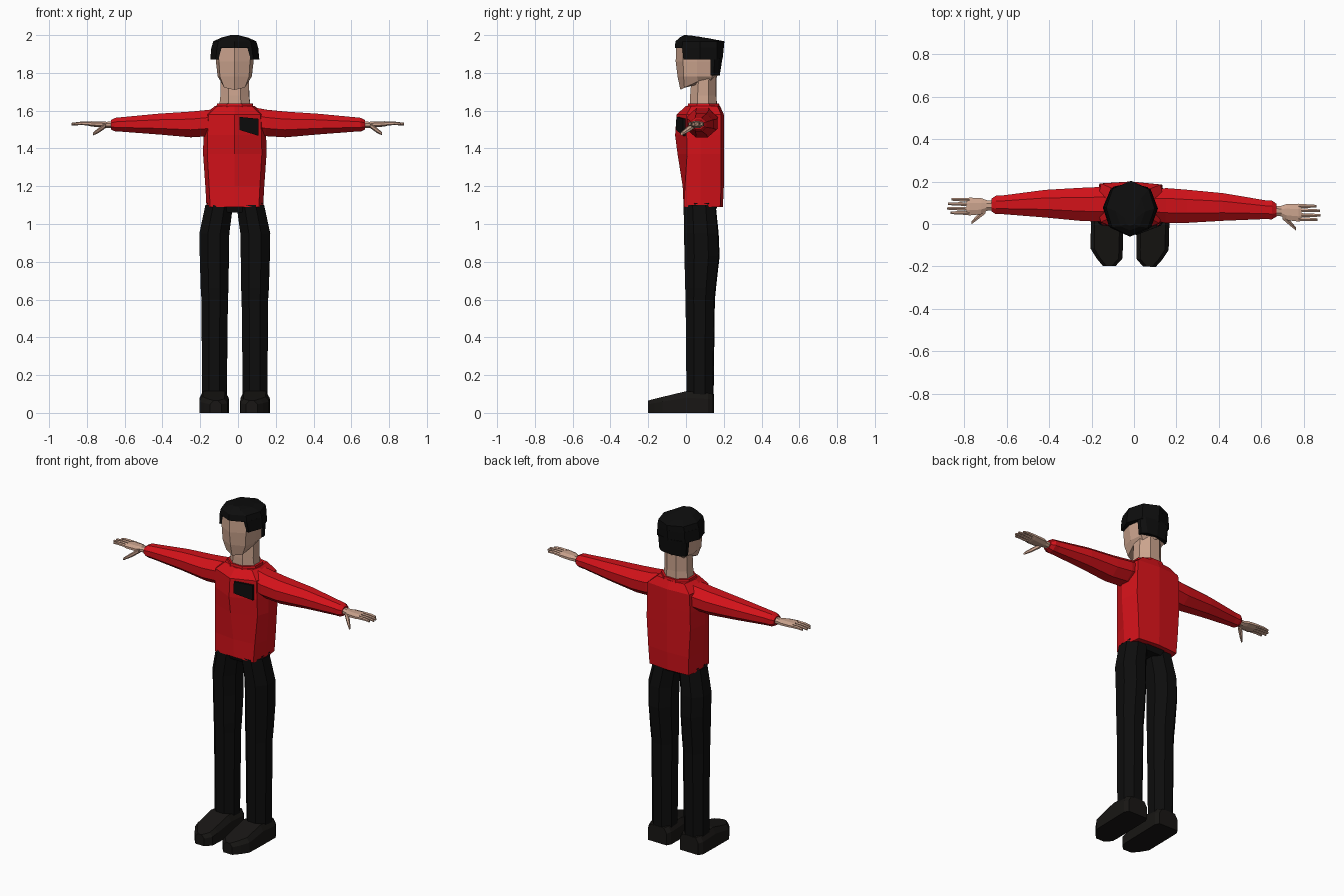
import bpy, bmesh, math
from mathutils import Matrix, Vector

CX = -0.017  # centre line of the body
# the whole figure is turned about one degree around the vertical
TURN = Matrix.Translation((0, 0.075, 0)) @ Matrix.Rotation(-0.0187, 4, 'Z') @ Matrix.Translation((0, -0.075, 0))


def material(name, rgb):
    m = bpy.data.materials.new(name)
    m.diffuse_color = (*rgb, 1)
    return m


RED = material("red_cloth", (0.65, 0.006, 0.01))
BLACK = material("black_cloth", (0.004, 0.004, 0.004))
SHOE = material("shoe_leather", (0.009, 0.008, 0.007))
SKIN = material("skin", (0.6, 0.37, 0.27))


def loft(name, rings, mat):
    """Skin equal-length rings of points and cap both ends."""
    bm = bmesh.new()
    rows = [[bm.verts.new(TURN @ Vector(p)) for p in r] for r in rings]
    n = len(rows[0])
    for a, b in zip(rows, rows[1:]):
        for i in range(n):
            j = (i + 1) % n
            bm.faces.new((a[i], a[j], b[j], b[i]))
    bm.faces.new(rows[0])
    bm.faces.new(rows[-1])
    bmesh.ops.recalc_face_normals(bm, faces=bm.faces)
    me = bpy.data.meshes.new(name)
    bm.to_mesh(me)
    bm.free()
    me.materials.append(mat)
    ob = bpy.data.objects.new(name, me)
    bpy.context.collection.objects.link(ob)
    return ob


def sym(half, z=None):
    """Full ring from its right half, listed front centre to back centre."""
    pts = [(p[0], p[1], z if z is not None else p[2]) for p in half]
    pts += [(-x, y, h) for x, y, h in reversed(pts[1:-1])]
    return [(CX + x, y, h) for x, y, h in pts]


def flat8(cx, z, x0, x1, y0, y1):
    """Octagon with flat sides filling a box, level at z."""
    k = 1 / math.cos(math.pi / 8)
    ang = [math.pi / 8 + i * math.pi / 4 for i in range(8)]
    return [(cx + (x0 + x1) / 2 + k * math.cos(a) * (x1 - x0) / 2,
             (y0 + y1) / 2 + k * math.sin(a) * (y1 - y0) / 2, z) for a in ang]


def limb(s, x, y, z, ry, rz, n=8):
    """Cross-section of an arm part running along x; s picks the side."""
    return [(s * x, y + ry * math.cos(2 * math.pi * (i + .5) / n) / math.cos(math.pi / n),
             z + rz * math.sin(2 * math.pi * (i + .5) / n) / math.cos(math.pi / n)) for i in range(n)]


# sweater body: height, half width, front ridge, front corner, back
def torso_ring(z, w, front, corner, back):
    return sym([(0, front), (.86 * w, corner), (w, .08), (.88 * w, back - .012), (0, back)], z)


loft("sweater_body", [torso_ring(*r) for r in (
    (1.09, .15, -.013, -.01, .195), (1.2, .156, -.018, -.003, .2),
    (1.37, .168, -.045, .008, .2), (1.47, .166, -.058, .006, .2),
    (1.58, .16, -.05, .006, .2), (1.625, .105, .0, .03, .18))], RED)
loft("collar", [flat8(CX, 1.605, -.1, .1, .005, .18), flat8(CX, 1.638, -.094, .094, .012, .174)], RED)

# dark patch lying on the right chest panel
patch = [(.01, -.044, 1.567), (.11, -.006, 1.557), (.11, -.006, 1.467), (.01, -.046, 1.498)]
loft("chest_patch", [[(x, y - .007, z) for x, y, z in patch], [(x, y + .02, z) for x, y, z in patch]], BLACK)

# neck and head
loft("neck", [flat8(CX, 1.6, -.085, .085, .02, .165), flat8(CX, 1.68, -.076, .076, .022, .16),
              flat8(CX, 1.78, -.075, .075, .03, .16)], SKIN)
loft("head", [
    sym([(0, -.03, 1.71), (.055, -.008, 1.722), (.074, .065, 1.755), (.06, .13, 1.755), (0, .15, 1.755)]),
    sym([(0, -.045), (.077, -.012), (.09, .06), (.08, .14), (0, .165)], 1.78),
    sym([(0, -.055), (.082, -.014), (.1, .06), (.085, .14), (0, .168)], 1.86),
    sym([(0, -.052), (.08, -.012), (.1, .06), (.085, .14), (0, .168)], 1.95)], SKIN)

# hair: cap, side panels, nape
loft("hair_cap", [
    sym([(0, -.06), (.092, -.02), (.124, .075), (.092, .165), (0, .2)], 1.932),
    sym([(0, -.056), (.085, -.016), (.114, .075), (.085, .165), (0, .203)], 1.967),
    sym([(0, -.03, 1.99), (.045, -.012, 1.991), (.07, .06, 1.987), (.05, .12, 1.983), (0, .14, 1.979)]),
    sym([(0, -.01, 2), (.02, 0, 2), (.03, .03, 1.997), (.02, .05, 1.994), (0, .06, 1.993)])], BLACK)
loft("hair_sides", [
    sym([(0, -.01), (.1, -.012), (.13, .075), (.094, .165), (0, .193)], 1.87),
    sym([(0, -.018), (.092, -.019), (.124, .075), (.092, .165), (0, .2)], 1.935)], BLACK)
loft("hair_nape", [
    sym([(0, .13), (.09, .13), (.09, .15), (.06, .172), (0, .178)], 1.785),
    sym([(0, .13), (.1, .13), (.097, .152), (.08, .175), (0, .193)], 1.88)], BLACK)

# hips closing the trousers under the sweater
loft("hips", [flat8(CX, 1.062, -.12, .12, .01, .15), flat8(CX, 1.11, -.148, .148, -.004, .175)], BLACK)

for s, side in ((-1, "left"), (1, "right")):
    # trouser leg: height, inner, outer, front, back
    loft(side + "_trouser_leg", [flat8(CX, z, s * a, s * b, f, k) for z, a, b, f, k in (
        (.06, .043, .172, .005, .143), (.6, .037, .176, 0, .15), (.66, .034, .18, -.002, .156),
        (.83, .032, .185, -.006, .175), (.95, .03, .187, -.008, .17), (1.1, .01, .155, -.011, .155))], BLACK)

    # shoe: depth, inner, outer, top height
    loft(side + "_shoe", [[(CX + s * x, y, z) for x, z in (
        (a, 0), (b, 0), (b, h * .7), (b - .018, h), (a + .018, h), (a, h * .7))] for y, a, b, h in (
        (-.2, .065, .125, .065), (-.165, .034, .155, .074), (-.12, .032, .184, .085),
        (.005, .032, .185, .115), (.12, .032, .185, .105), (.145, .045, .17, .1))], SHOE)

    # sleeve from inside the shoulder to the cuff
    loft(side + "_sleeve", [limb(s, *r) for r in (
        (.07, .09, 1.55, .07, .07), (.15, .09, 1.535, .082, .07), (.25, .088, 1.527, .078, .068),
        (.42, .088, 1.529, .065, .055), (.62, .079, 1.527, .044, .038), (.65, .078, 1.526, .044, .036),
        (.672, .077, 1.525, .03, .025))], RED)

    # hand: wrist and palm, four fingers, drooping thumb
    loft(side + "_palm", [limb(s, *r) for r in (
        (.65, .076, 1.525, .022, .02), (.695, .074, 1.525, .025, .016), (.72, .07, 1.527, .038, .016),
        (.775, .068, 1.53, .042, .014), (.79, .068, 1.53, .039, .01))], SKIN)
    for name, y, tip in (("index", .037, .865), ("middle", .057, .88), ("ring", .079, .877), ("little", .1, .86)):
        loft(f"{side}_{name}_finger", [limb(s, x, y, z, r, r, 6) for x, z, r in (
            (.775, 1.531, .009), (.83, 1.533, .008), (tip, 1.529, .006))], SKIN)
    loft(side + "_thumb", [limb(s, *r, 6) for r in (
        (.7, .052, 1.522, .016, .012), (.735, .02, 1.497, .013, .012), (.765, -.009, 1.477, .007, .007))], SKIN)
